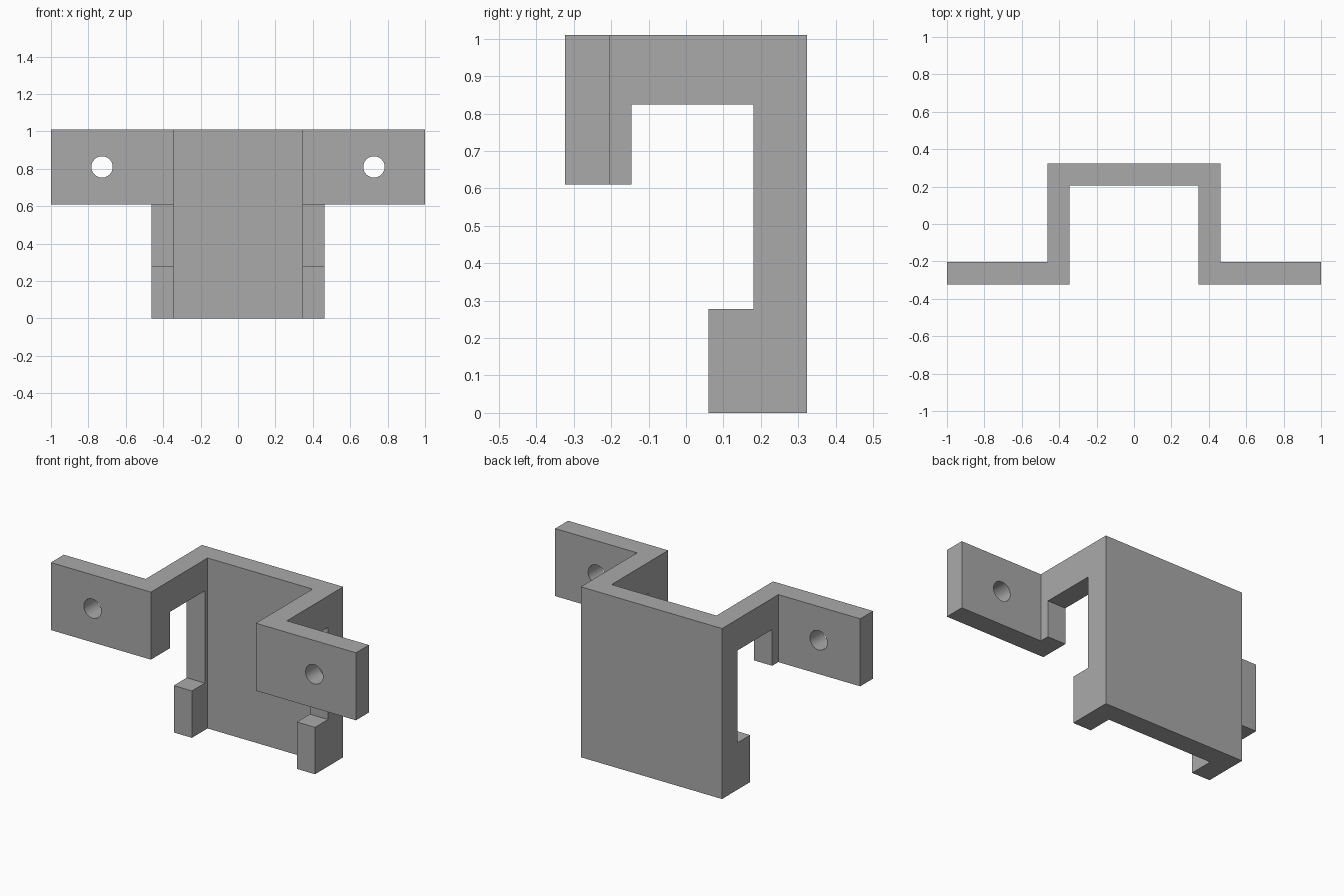
import bpy
import bmesh
from math import radians
from mathutils import Matrix, Vector

cube = bpy.data.objects.get("Cube")
if cube:
    bpy.data.objects.remove(cube, do_unlink=True)

grey = bpy.data.materials.new("mid grey")
grey.use_nodes = True
colour = (0.4, 0.4, 0.4, 1)
grey.diffuse_color = colour
grey.node_tree.nodes["Principled BSDF"].inputs["Base Color"].default_value = colour


def add_object(name, bm):
    bmesh.ops.recalc_face_normals(bm, faces=bm.faces)
    mesh = bpy.data.meshes.new(name)
    bm.to_mesh(mesh)
    bm.free()
    mesh.materials.append(grey)
    obj = bpy.data.objects.new(name, mesh)
    bpy.context.collection.objects.link(obj)
    return obj


def prism(name, points, depth):
    bm = bmesh.new()
    face = bm.faces.new([bm.verts.new(p) for p in points])
    extruded = bmesh.ops.extrude_face_region(bm, geom=[face])
    verts = [v for v in extruded["geom"] if isinstance(v, bmesh.types.BMVert)]
    bmesh.ops.translate(bm, verts=verts, vec=Vector(depth))
    return add_object(name, bm)


def cut(target, cutter):
    mod = target.modifiers.new("cut", "BOOLEAN")
    mod.operation = "DIFFERENCE"
    mod.solver = "EXACT"
    mod.object = cutter
    bpy.context.view_layer.objects.active = target
    bpy.ops.object.modifier_apply(modifier=mod.name)
    bpy.data.objects.remove(cutter, do_unlink=True)


# Bracket: hat-shaped plan with two mounting flanges, extruded upward
height = 1.01
half_plan = [(0.344, 0.206), (0.344, -0.324), (1, -0.324),
             (1, -0.203), (0.463, -0.203), (0.463, 0.324)]
plan = half_plan + [(-x, y) for x, y in reversed(half_plan)]
bracket = prism("mounting_bracket", [(x, y, 0) for x, y in plan], (0, 0, height))

# Side opening: leaves the flanges, the upper arms and the lower feet
opening = [(-0.5, -0.1), (0.06, -0.1), (0.06, 0.278), (0.181, 0.278),
           (0.181, 0.825), (-0.146, 0.825), (-0.146, 0.61), (-0.5, 0.61)]
cut(bracket, prism("opening_cutter", [(-1.2, y, z) for y, z in opening], (2.4, 0, 0)))

# Screw holes through the flanges
for side in (-1, 1):
    bm = bmesh.new()
    bmesh.ops.create_cone(
        bm, cap_ends=True, segments=48, radius1=0.057, radius2=0.057, depth=0.4,
        matrix=Matrix.Translation((side * 0.727, -0.26, 0.81))
        @ Matrix.Rotation(radians(90), 4, "X"))
    cut(bracket, add_object("hole_cutter", bm))

# Smooth hole walls, crisp edges elsewhere
bpy.ops.object.select_all(action="DESELECT")
bracket.select_set(True)
bpy.context.view_layer.objects.active = bracket
bpy.ops.object.shade_smooth_by_angle(angle=radians(30))
